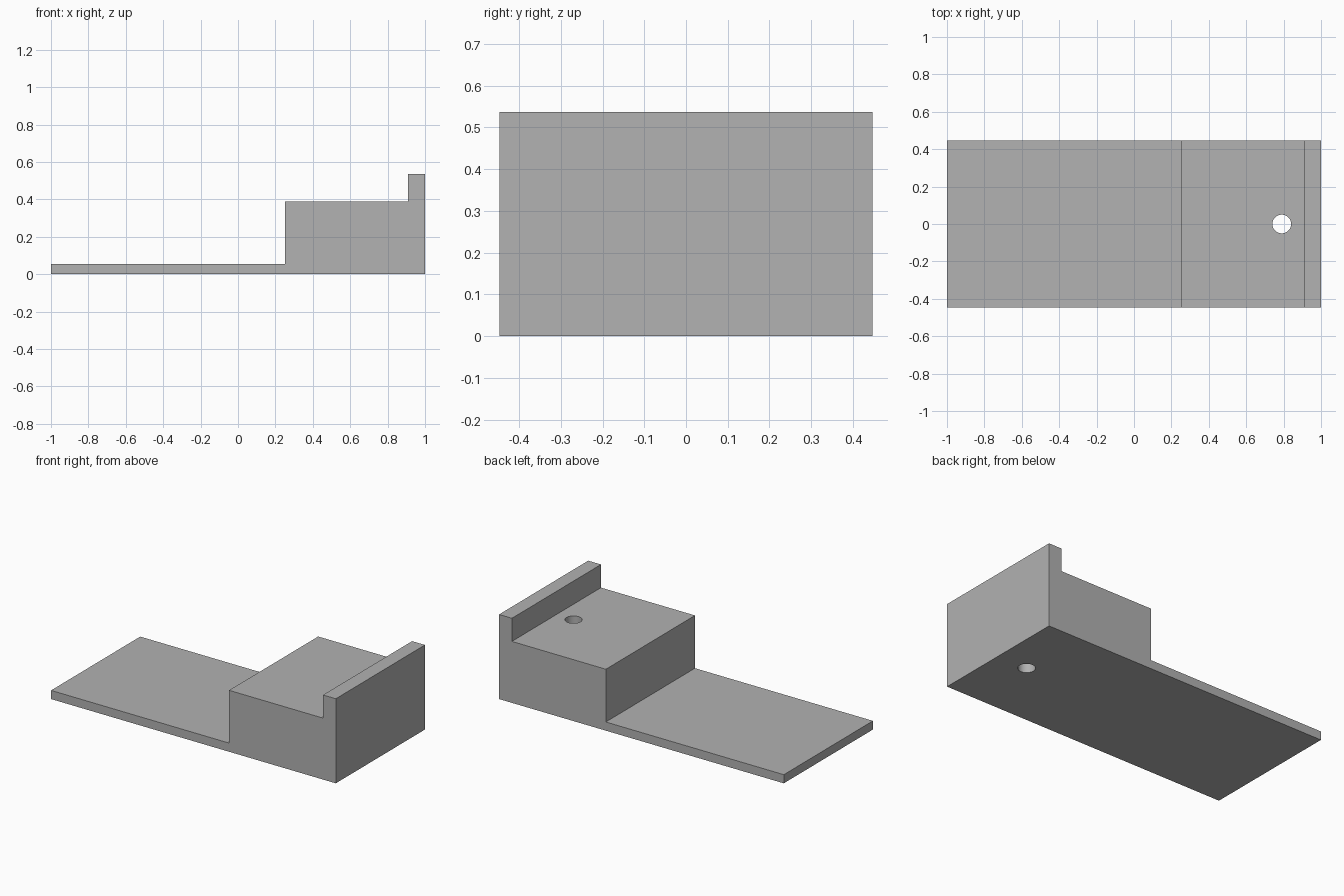
import bpy
import bmesh
import math

default_cube = bpy.data.objects.get("Cube")
if default_cube:
    bpy.data.objects.remove(default_cube, do_unlink=True)

HALF_DEPTH = 0.447
HOLE_X, HOLE_RADIUS = 0.79, 0.05

# Single plain grey
grey = bpy.data.materials.new("plain grey")
grey.use_nodes = True
colour = (0.445, 0.445, 0.445, 1)
grey.diffuse_color = colour
grey.node_tree.nodes["Principled BSDF"].inputs["Base Color"].default_value = colour


def make_object(name, bm):
    bmesh.ops.recalc_face_normals(bm, faces=bm.faces)
    mesh = bpy.data.meshes.new(name)
    bm.to_mesh(mesh)
    bm.free()
    mesh.materials.append(grey)
    obj = bpy.data.objects.new(name, mesh)
    bpy.context.collection.objects.link(obj)
    return obj


# Stepped block: thin plate, raised block and end lip as one extruded profile
profile = [(-1, 0), (1, 0), (1, 0.537), (0.91, 0.537),
           (0.91, 0.39), (0.25, 0.39), (0.25, 0.055), (-1, 0.055)]
bm = bmesh.new()
side = bm.faces.new([bm.verts.new((x, -HALF_DEPTH, z)) for x, z in profile])
extruded = bmesh.ops.extrude_face_region(bm, geom=[side], use_keep_orig=True)
bmesh.ops.translate(bm, vec=(0, 2 * HALF_DEPTH, 0),
                    verts=[v for v in extruded["geom"] if isinstance(v, bmesh.types.BMVert)])
block = make_object("stepped_block", bm)

# Vertical hole right through the raised block
bm = bmesh.new()
bmesh.ops.create_cone(bm, cap_ends=True, segments=48, radius1=HOLE_RADIUS,
                      radius2=HOLE_RADIUS, depth=2)
cutter = make_object("hole_cutter", bm)
cutter.location = (HOLE_X, 0, 0)
cutter.hide_render = True

drill = block.modifiers.new("hole", "BOOLEAN")
drill.operation = "DIFFERENCE"
drill.solver = "EXACT"
drill.object = cutter

bpy.ops.object.select_all(action="DESELECT")
block.select_set(True)
bpy.context.view_layer.objects.active = block
bpy.ops.object.modifier_apply(modifier=drill.name)
bpy.data.objects.remove(cutter, do_unlink=True)

# Smooth hole wall, sharp outer edges
bpy.ops.object.shade_smooth_by_angle(angle=math.radians(30))
